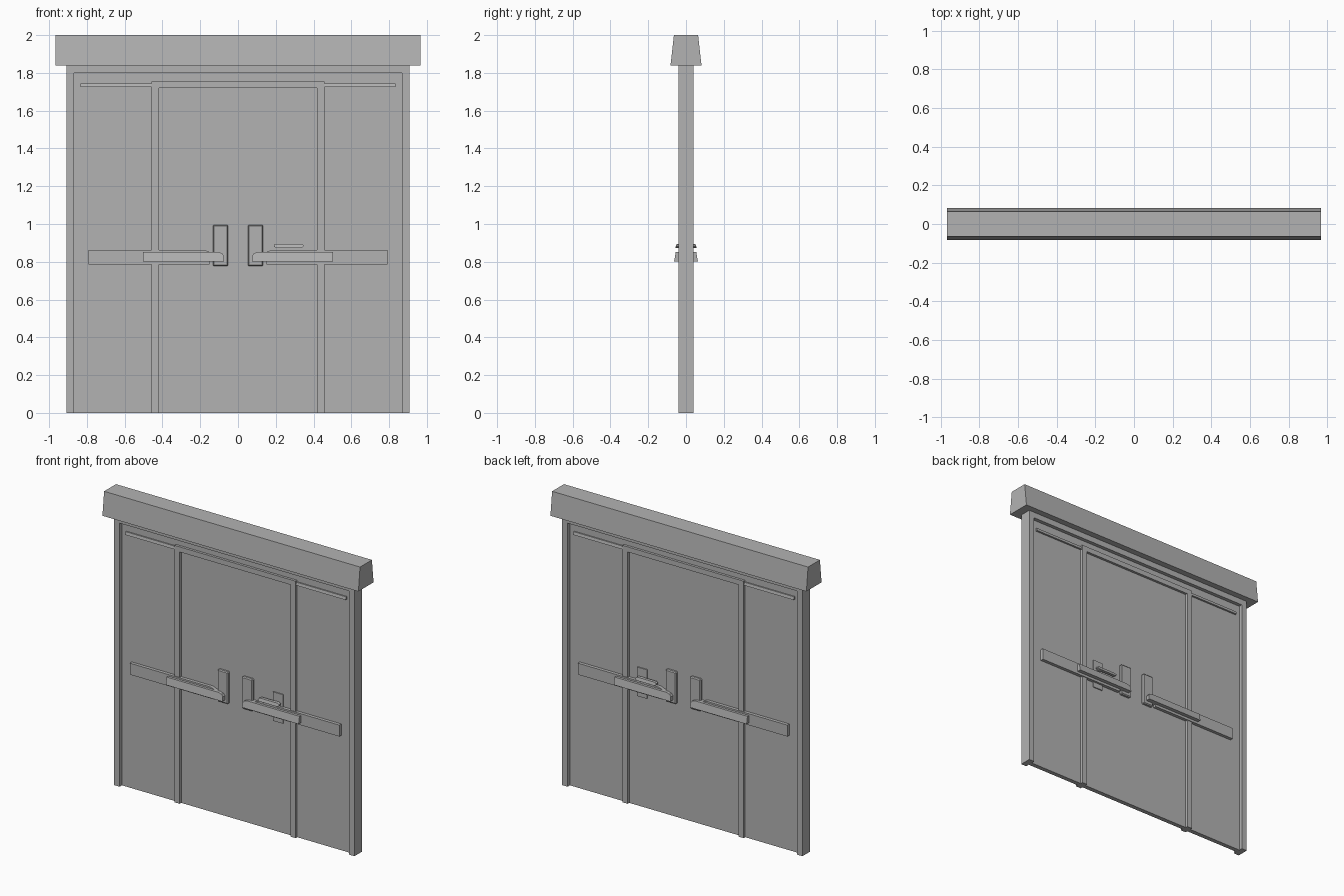
import bpy
import bmesh

cube = bpy.data.objects.get("Cube")
if cube:
    bpy.data.objects.remove(cube, do_unlink=True)

grey = bpy.data.materials.new("plain_grey")
grey.use_nodes = True
colour = (0.45, 0.45, 0.45, 1)
grey.diffuse_color = colour
grey.node_tree.nodes["Principled BSDF"].inputs["Base Color"].default_value = colour


def prism(name, outline, front, back, top_inset=0.0, bevel=0.0):
    """Extrude an x-z outline between two y depths, leaning in towards the top."""
    low = min(z for x, z in outline)
    high = max(z for x, z in outline)

    def lean(y, z):
        sign = 1 if y > 0 else -1
        return y - sign * top_inset * (z - low) / (high - low)

    bm = bmesh.new()
    a = [bm.verts.new((x, lean(front, z), z)) for x, z in outline]
    b = [bm.verts.new((x, lean(back, z), z)) for x, z in outline]
    bm.faces.new(a)
    bm.faces.new(b[::-1])
    for i in range(len(a)):
        j = (i + 1) % len(a)
        bm.faces.new((a[i], b[i], b[j], a[j]))
    bmesh.ops.recalc_face_normals(bm, faces=bm.faces)
    mesh = bpy.data.meshes.new(name)
    bm.to_mesh(mesh)
    bm.free()
    mesh.materials.append(grey)
    obj = bpy.data.objects.new(name, mesh)
    bpy.context.collection.objects.link(obj)
    if bevel:
        mod = obj.modifiers.new("soft_edge", 'BEVEL')
        mod.width = bevel
        mod.segments = 1
    return obj


def rect(x0, x1, z0, z1):
    return [(x0, z0), (x1, z0), (x1, z1), (x0, z1)]


def through(name, outline, depth, **options):
    """A part showing equally on both faces of the door."""
    return prism(name, outline, -depth, depth, **options)


# Wall panel and outer frame
through("door_panel", rect(-0.88, 0.88, 0, 1.81), 0.015)
through("lintel", rect(-0.967, 0.967, 1.84, 2.0), 0.082, top_inset=0.018)
through("frame_header", rect(-0.908, 0.908, 1.8, 1.84), 0.04)

# Inner frame head
through("inner_frame_head", rect(-0.42, 0.42, 1.72, 1.755), 0.032)

# Parts repeated left and right
for side, s in (("left", 1), ("right", -1)):
    def flip(points):
        return [(s * x, z) for x, z in points]

    through(side + "_jamb", flip(rect(0.867, 0.908, 0, 1.8)), 0.04)
    through(side + "_stile", flip(rect(0.418, 0.458, 0, 1.755)), 0.032)
    through(side + "_top_rail", flip(rect(0.458, 0.833, 1.725, 1.745)), 0.028, top_inset=0.004)

    # Bar backing with a sloping inner end
    backing = [(0.15, 0.785), (0.792, 0.785), (0.792, 0.863),
               (0.18, 0.863), (0.15, 0.852)]
    through(side + "_bar_backing", flip(backing), 0.037)

    # Push bar with a softened inner corner
    bar = [(0.075, 0.802), (0.502, 0.802), (0.502, 0.852),
           (0.11, 0.852), (0.085, 0.846), (0.075, 0.832)]
    through(side + "_push_bar", flip(bar), 0.063, top_inset=0.009)

    through(side + "_lock_plate", flip(rect(0.052, 0.133, 0.777, 0.996)), 0.034, bevel=0.006)

# Lever handle on one leaf, on both faces
through("lever_plate", rect(0.28, 0.355, 0.75, 0.948), 0.022)
lever = [(0.2, 0.874), (0.335, 0.874), (0.346, 0.88), (0.346, 0.889),
         (0.335, 0.895), (0.2, 0.895), (0.19, 0.889), (0.19, 0.88)]
for face, s in (("front", -1), ("back", 1)):
    prism(face + "_lever", lever, s * 0.036, s * 0.056, top_inset=0.006)
through("lever_spindle", rect(0.308, 0.328, 0.877, 0.892), 0.04)
